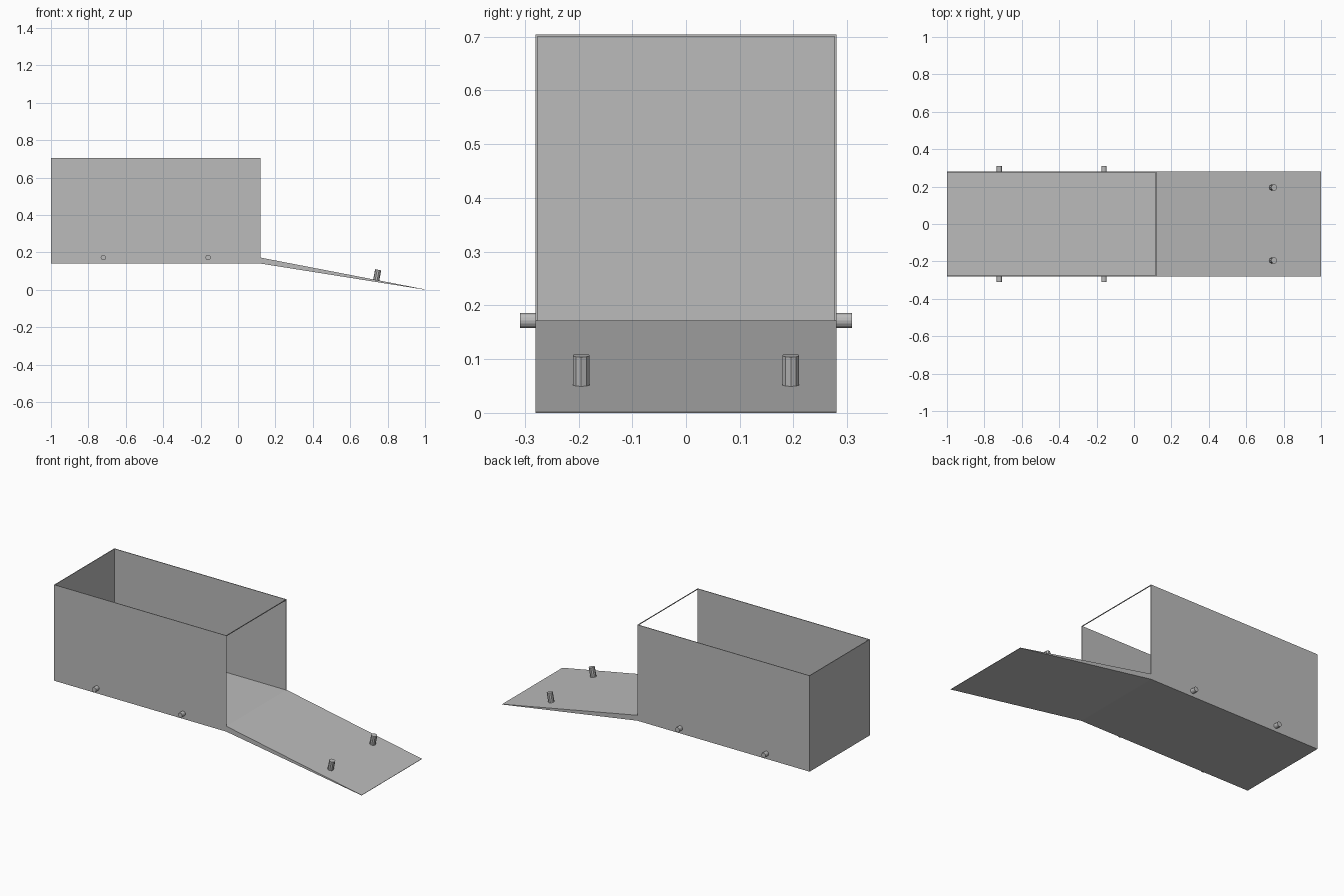
import bpy, bmesh
from math import atan2, pi
from mathutils import Matrix, Vector

if "Cube" in bpy.data.objects:
    bpy.data.objects.remove(bpy.data.objects["Cube"])

grey = bpy.data.materials.new("plain grey")
grey.use_nodes = True
colour = (0.5, 0.5, 0.5, 1)
grey.diffuse_color = colour
grey.node_tree.nodes["Principled BSDF"].inputs["Base Color"].default_value = colour

LEFT, MOUTH, TIP = -1.0, 0.12, 1.0
HALF, WALL = 0.28, 0.004
BASE, FLOOR, TOP = 0.14, 0.172, 0.704


def finish(name, bm):
    bmesh.ops.recalc_face_normals(bm, faces=bm.faces)
    mesh = bpy.data.meshes.new(name)
    bm.to_mesh(mesh)
    bm.free()
    mesh.materials.append(grey)
    obj = bpy.data.objects.new(name, mesh)
    bpy.context.collection.objects.link(obj)
    return obj


def prism(name, profile, y0, y1):
    """Extrude an x-z profile along y."""
    bm = bmesh.new()
    face = bm.faces.new([bm.verts.new((x, y0, z)) for x, z in profile])
    grown = bmesh.ops.extrude_face_region(bm, geom=[face])["geom"]
    verts = [g for g in grown if isinstance(g, bmesh.types.BMVert)]
    bmesh.ops.translate(bm, verts=verts, vec=(0, y1 - y0, 0))
    return finish(name, bm)


def box(name, x0, x1, y0, y1, z0, z1):
    return prism(name, [(x0, z0), (x1, z0), (x1, z1), (x0, z1)], y0, y1)


def peg(name, start, end, radius, sides):
    start, end = Vector(start), Vector(end)
    axis = end - start
    turn = axis.to_track_quat("Z", "Y").to_matrix().to_4x4()
    bm = bmesh.new()
    bmesh.ops.create_cone(bm, cap_ends=True, segments=sides, radius1=radius,
                          radius2=radius, depth=axis.length,
                          matrix=Matrix.Translation((start + end) / 2) @ turn)
    return finish(name, bm)


# Open-topped box with an open end
inner = HALF - WALL
box("floor", LEFT + WALL, MOUTH, -inner, inner, BASE, FLOOR)
box("end_wall", LEFT, LEFT + WALL, -inner, inner, BASE, TOP)
box("mouth_top_bar", MOUTH - WALL, MOUTH, -inner, inner, TOP - WALL, TOP)

# Wedge-shaped ramp down to the ground
prism("ramp", [(MOUTH, BASE), (TIP, 0), (TIP, 0.002), (MOUTH, FLOOR)], -HALF, HALF)

# Side walls and pegs, mirrored front to back
slope = atan2(FLOOR, TIP - MOUTH)
for side, label in ((-1, "front"), (1, "back")):
    y0, y1 = sorted((side * inner, side * HALF))
    box(label + "_wall", LEFT, MOUTH, y0, y1, BASE, TOP)
    for x, place in ((-0.72, "right"), (-0.16, "left")):
        peg(f"{label}_{place}_side_peg", (x, side * inner, FLOOR),
            (x, side * 0.309, FLOOR), 0.014, 16)
    foot = Vector((0.738, side * 0.195, 0.048))
    up = Matrix.Rotation(slope, 3, "Y") @ Vector((0, 0, 0.06))
    peg(label + "_ramp_peg", foot, foot + up, 0.0165, 10)
